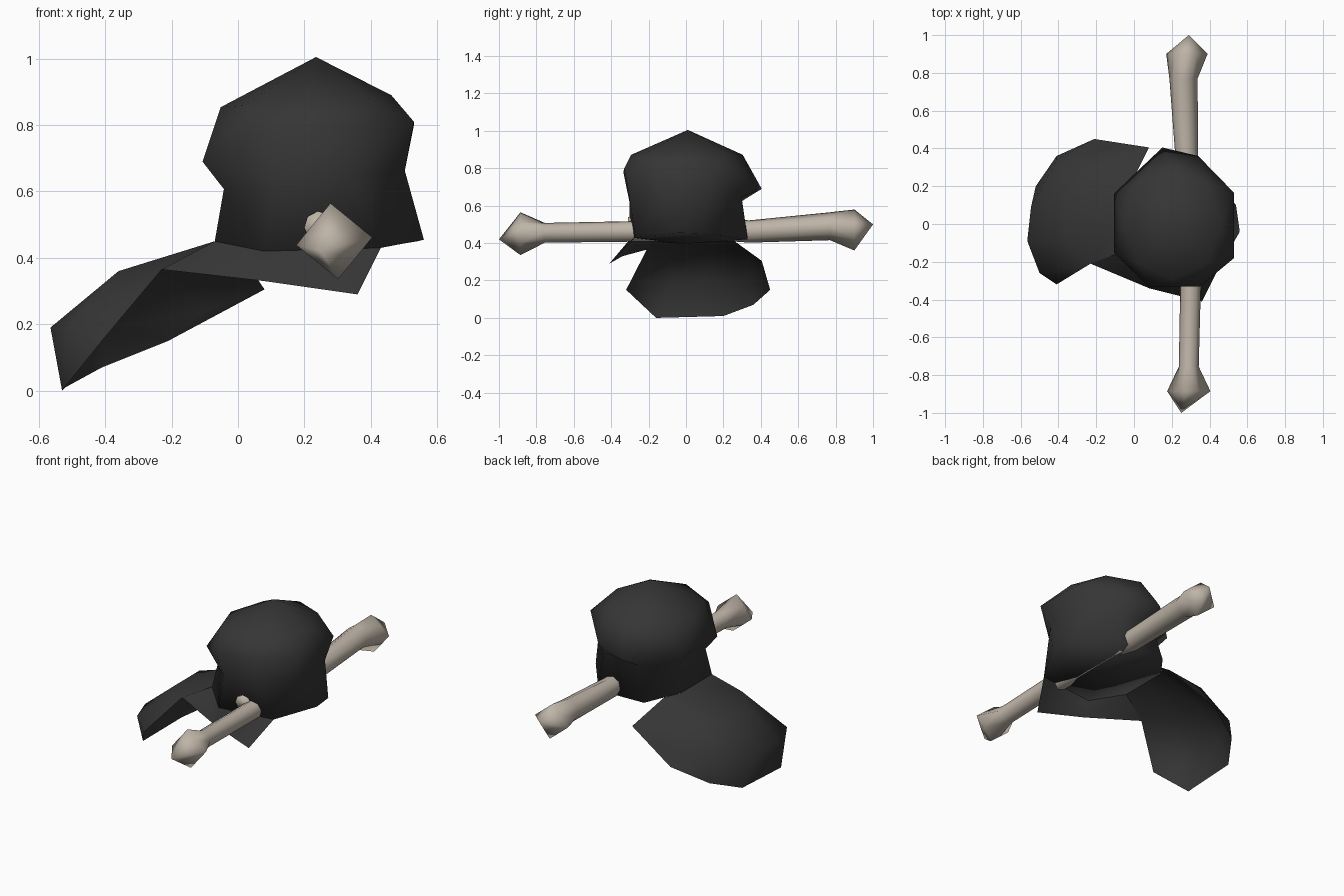
import bpy
import bmesh
from math import cos, sin, pi, radians
from mathutils import Vector

if "Cube" in bpy.data.objects:
    bpy.data.objects.remove(bpy.data.objects["Cube"])


def make_material(name, colour):
    mat = bpy.data.materials.new(name)
    mat.use_nodes = True
    mat.diffuse_color = colour
    shader = next(n for n in mat.node_tree.nodes if n.type == "BSDF_PRINCIPLED")
    shader.inputs["Base Color"].default_value = colour
    shader.inputs["Roughness"].default_value = 0.8
    return mat


charcoal = make_material("charcoal", (0.036, 0.036, 0.036, 1))
bone_beige = make_material("bone beige", (0.52, 0.46, 0.39, 1))


def finish(bm, name, mat, angle):
    """Turn a bmesh into a smooth shaded object."""
    bmesh.ops.triangulate(bm, faces=bm.faces, quad_method="SHORT_EDGE")
    bmesh.ops.recalc_face_normals(bm, faces=bm.faces)
    mesh = bpy.data.meshes.new(name)
    bm.to_mesh(mesh)
    bm.free()
    mesh.materials.append(mat)
    obj = bpy.data.objects.new(name, mesh)
    bpy.context.collection.objects.link(obj)
    bpy.ops.object.select_all(action="DESELECT")
    obj.select_set(True)
    bpy.context.view_layer.objects.active = obj
    bpy.ops.object.shade_smooth_by_angle(angle=radians(angle))


def bridge(bm, rows, closed):
    """Join neighbouring rows of vertices with quads."""
    for a, b in zip(rows, rows[1:]):
        count = len(a)
        for i in range(count if closed else count - 1):
            j = (i + 1) % count
            bm.faces.new((a[i], a[j], b[j], b[i]))


def fan(bm, ring, point):
    """Close a ring with triangles meeting at one point."""
    tip = bm.verts.new(point)
    for i, v in enumerate(ring):
        bm.faces.new((v, ring[(i + 1) % len(ring)], tip))


def sheet(name, points, mat):
    """Open surface; its side edges are filled straight below the second row."""
    bm = bmesh.new()
    rows = [[bm.verts.new(p) for p in row] for row in points]
    bridge(bm, rows, False)
    if len(rows) > 2:
        for side in (0, -1):
            bm.faces.new([row[side] for row in rows[1:]])
    finish(bm, name, mat, 75)


def tilted_octagon(cx, cy, rx, ry, z, tilt, turn):
    points = []
    for k in range(8):
        a = turn + k * pi / 4
        points.append((cx + rx * cos(a), cy + ry * sin(a), z + tilt * cos(a)))
    return points


# Crown: octagonal rings from the pointed top to the lower hem
bulge = [(0.53, 0.165, 0.8), (0.34, 0.36, 0.72), (0.15, 0.405, 0.69),
         (-0.107, 0.16, 0.69), (-0.107, -0.15, 0.69), (0.08, -0.335, 0.78),
         (0.35, -0.33, 0.8), (0.53, -0.18, 0.81)]
hem = [(0.54, 0.10, 0.45), (0.36, 0.33, 0.42), (0.06, 0.32, 0.42),
       (-0.07, 0.15, 0.45), (-0.07, -0.15, 0.45), (0.08, -0.30, 0.42),
       (0.43, -0.27, 0.43), (0.56, -0.04, 0.455)]
crown_rings = [
    tilted_octagon(0.205, 0.005, 0.257, 0.298, 0.872, 0.018, 0),
    bulge,
    tilted_octagon(0.23, -0.003, 0.295, 0.325, 0.635, 0.03, pi / 8),
    hem,
]
bm = bmesh.new()
rings = [[bm.verts.new(p) for p in ring] for ring in crown_rings]
bridge(bm, rings, True)
fan(bm, rings[0], (0.235, 0.01, 1.005))
fan(bm, rings[-1], (0.22, -0.02, 0.395))
finish(bm, "crown", charcoal, 150)

# Brim: curved sheet sweeping down from the crown, with a turned-down rim
inner = [hem[4], (-0.07, -0.03, 0.45), hem[3], (-0.04, 0.19, 0.443),
         (-0.01, 0.225, 0.435)]
middle = [(-0.23, -0.21, 0.365), (-0.36, -0.08, 0.36), (-0.36, 0.14, 0.36),
          (-0.22, 0.32, 0.34), (0.08, 0.405, 0.305)]
ridge = [(-0.50, -0.26, 0.2), (-0.565, -0.09, 0.19), (-0.545, 0.09, 0.2),
         (-0.41, 0.34, 0.19), (-0.1, 0.42, 0.24)]
rim = [(-0.41, -0.32, 0.15), (-0.53, -0.16, 0), (-0.52, 0.2, 0.01),
       (-0.41, 0.36, 0.07), (-0.21, 0.45, 0.15)]
sheet("brim", [inner, middle, ridge, rim], charcoal)

# Pointed flare under the front side of the hem
flare_top = [hem[6], hem[5], hem[4]]
flare_bottom = [(0.36, -0.41, 0.29), (0.08, -0.34, 0.33), middle[0]]
sheet("side_flare", [flare_top, flare_bottom], charcoal)


def make_bone(name, tip, stations):
    """Loft a bone; each station is a centre, a radius and a squareness."""
    bm = bmesh.new()
    rows = []
    for x, y, z, radius, diagonal in stations:
        row = []
        for k in range(8):
            r = radius * (diagonal if k % 2 else 1)
            a = k * pi / 4 + 0.1
            row.append(bm.verts.new(Vector((x + r * cos(a), y, z + r * sin(a)))))
        rows.append(row)
    bridge(bm, rows, True)
    fan(bm, rows[0], tip)
    bm.faces.new(rows[-1])
    finish(bm, name, bone_beige, 150)


# Bones: square pointed knobs on round shafts
square = 0.71
make_bone("front_bone", (0.25, -1, 0.42), [
    (0.29, -0.885, 0.45, 0.115, square),
    (0.29, -0.755, 0.455, 0.053, 1),
    (0.30, -0.3, 0.462, 0.055, 1),
    (0.30, 0.25, 0.465, 0.055, 1)])
make_bone("back_bone", (0.29, 1, 0.5), [
    (0.28, 0.9, 0.47, 0.11, square),
    (0.262, 0.77, 0.49, 0.075, 0.9),
    (0.28, 0.34, 0.462, 0.06, 1),
    (0.245, -0.31, 0.495, 0.046, 1)])
